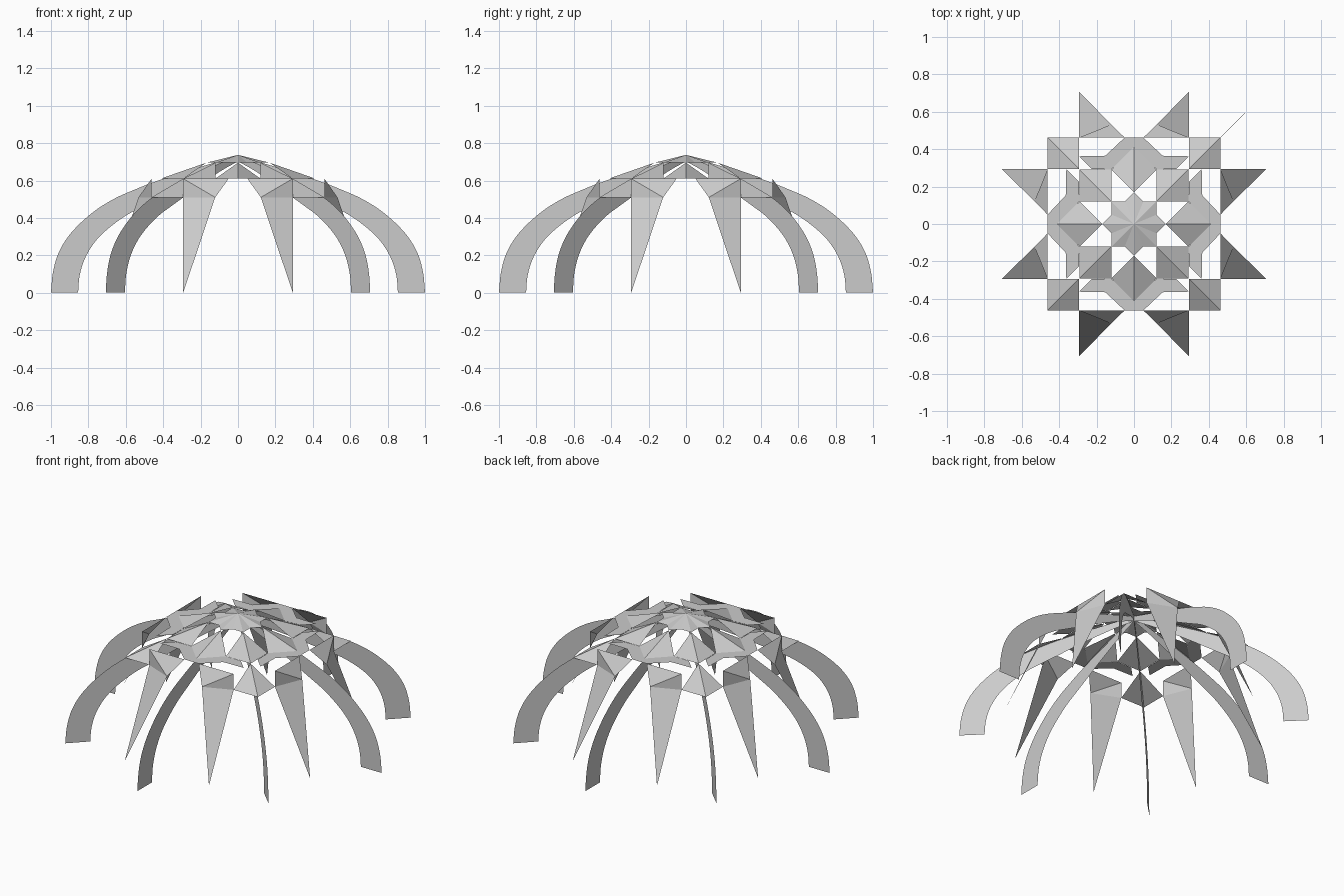
import bpy, math
from mathutils import Matrix, Vector

if "Cube" in bpy.data.objects:
    bpy.data.objects.remove(bpy.data.objects["Cube"])

Z1, Z2, Z3, Z4 = 0.51, 0.61, 0.695, 0.737   # tier heights


def make(name, verts, faces):
    me = bpy.data.meshes.new(name)
    me.from_pydata([tuple(v) for v in verts], [], faces)
    me.update()
    ob = bpy.data.objects.new(name, me)
    bpy.context.collection.objects.link(ob)
    return ob


def spin(verts, deg, flip=False):
    m = Matrix.Rotation(math.radians(deg), 3, 'Z')
    out = []
    for v in verts:
        v = Vector(v)
        if flip:
            v.x = -v.x
        out.append(m @ v)
    return out


def polar(r, deg, z):
    a = math.radians(deg)
    return (r * math.cos(a), r * math.sin(a), z)


def smooth(pts, steps=4):
    # Catmull-Rom curve through the points
    p = [Vector(q) for q in pts]
    p = [2 * p[0] - p[1]] + p + [2 * p[-1] - p[-2]]
    out = []
    for i in range(1, len(p) - 2):
        a, b, c, d = p[i - 1:i + 3]
        for k in range(steps):
            t = k / steps
            out.append(0.5 * (2 * b + (c - a) * t + (2 * a - 5 * b + 4 * c - d) * t ** 2
                              + (3 * b - a - 3 * c + d) * t ** 3))
    return out + [p[-2]]


# Arch profile (radius, height), outer and inner edge
outer = smooth([(1, 0), (.99, .105), (.963, .205), (.912, .295), (.84, .375), (.75, .449),
                (.653, .507), (.56, .548), (.46, .588), (.3, .642), (0, .734)])
inner = smooth([(.855, 0), (.847, .09), (.82, .18), (.77, .265), (.7, .338), (.6, .412),
                (.5, .465), (.417, .508), (.3, .57), (.12, .655), (0, .702)])

# Eight flat ribs rising to the apex
n = len(outer)
rib_v = [(r, 0, z) for r, z in outer + inner]
rib_f = [(i, i + 1, n + i + 1, n + i) for i in range(n - 1)]
for k in range(8):
    make(f"arch_rib_{k}", spin(rib_v, 45 * k), rib_f)

# Eight pointed legs: long flat triangle folded into the upper tier
leg_v = [(.293, .707, 0), (.122, .532, Z1), (.293, .462, Z1), (.293, .462, Z2), (.05, .462, Z2)]
leg_f = [(0, 2, 1), (1, 2, 3), (1, 3, 4)]
for k in range(4):
    for flip in (False, True):
        make(f"leg_{k}_{'left' if flip else 'right'}", spin(leg_v, 90 * k, flip), leg_f)

# Four folded kites at the corners
corner_v = [(.462, .462, Z1), (.293, .462, Z1), (.293, .293, Z2), (.462, .293, Z1)]
for k in range(4):
    make(f"corner_kite_{k}", spin(corner_v, 90 * k), [(0, 2, 1), (0, 3, 2)])

# Flat star band, open on the diagonals
half = [(0, .462), (.05, .462), (.153, .365), (.293, .362), (.226, .294),
        (.12, .292), (0, .412)]
band_v = [(x, y, Z2) for x, y in half]
band_f = [(0, 6, 5, 2, 1), (2, 5, 4, 3)]
for k in range(4):
    for flip in (False, True):
        make(f"star_band_{k}_{'left' if flip else 'right'}", spin(band_v, 90 * k, flip), band_f)

# Ring of eight folded kites
kite_v = [polar(.413, 0, Z2), polar(.315, 22.5, Z2), polar(.17, 0, Z3), polar(.315, -22.5, Z2)]
for k in range(8):
    make(f"ring_kite_{k}", spin(kite_v, 45 * k), [(0, 1, 2), (0, 2, 3)])

# Central star cap
star_v = [polar(.13 if i % 2 else .17, 22.5 * i, Z3) for i in range(16)] + [(0, 0, Z4)]
make("star_cap", star_v, [(i, (i + 1) % 16, 16) for i in range(16)])
